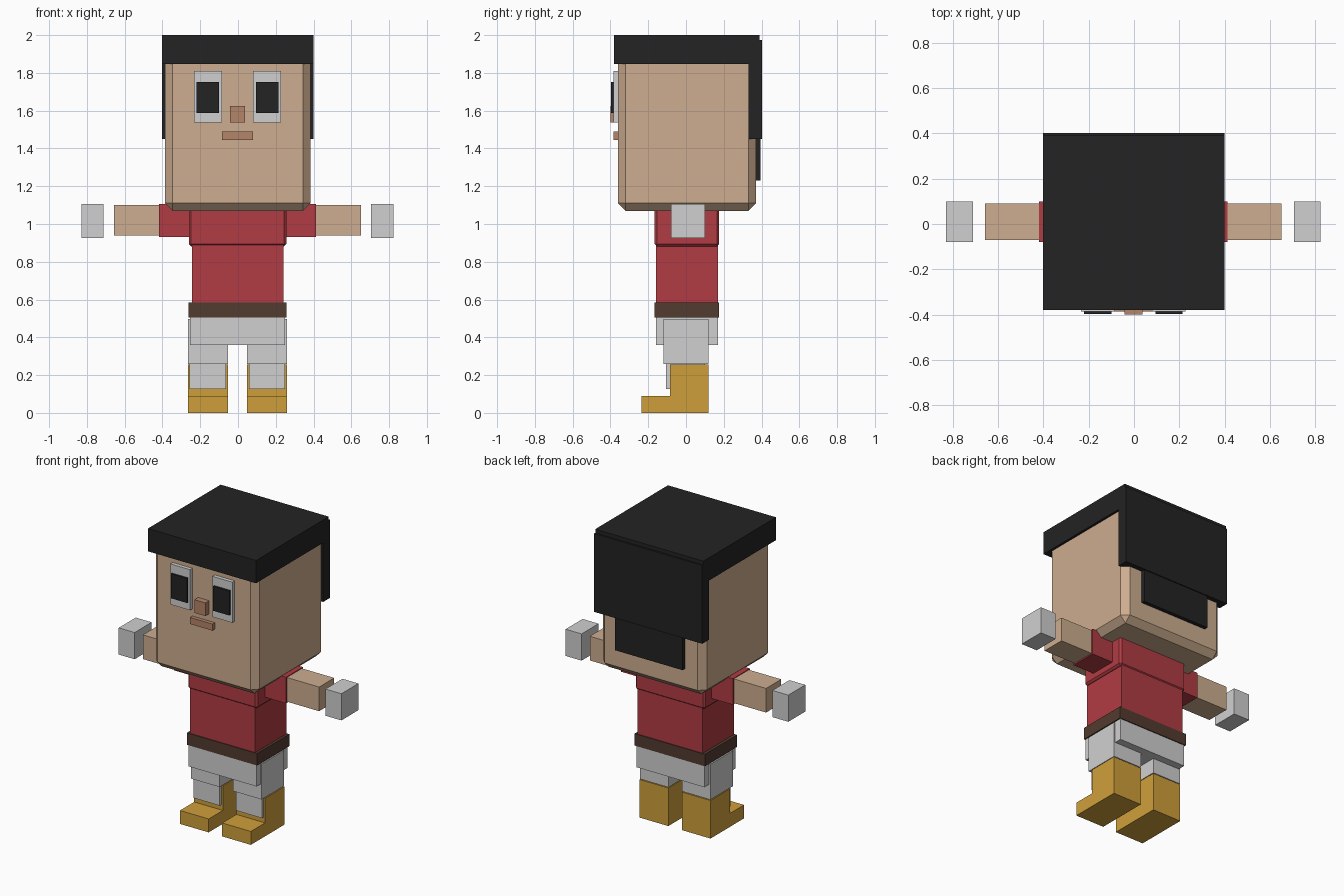
import bpy, bmesh

if "Cube" in bpy.data.objects:
    bpy.data.objects.remove(bpy.data.objects["Cube"])


def material(name, r, g, b):
    def lin(c):
        c /= 255
        return c / 12.92 if c <= 0.04045 else ((c + 0.055) / 1.055) ** 2.4
    m = bpy.data.materials.new(name)
    m.diffuse_color = (lin(r), lin(g), lin(b), 1)
    m.use_nodes = True
    m.node_tree.nodes["Principled BSDF"].inputs["Base Color"].default_value = m.diffuse_color
    return m


BLACK = material("black", 35, 35, 35)
SKIN = material("skin", 205, 173, 144)
TAN = material("dark skin", 181, 133, 106)
RED = material("red", 177, 60, 68)
BROWN = material("brown", 82, 59, 47)
WHITE = material("pale grey", 208, 208, 208)
GOLD = material("gold", 207, 159, 59)


def finish(name, bm, mat):
    bmesh.ops.recalc_face_normals(bm, faces=bm.faces[:])
    mesh = bpy.data.meshes.new(name)
    bm.to_mesh(mesh)
    bm.free()
    mesh.materials.append(mat)
    ob = bpy.data.objects.new(name, mesh)
    bpy.context.collection.objects.link(ob)
    return ob


def box(name, mat, x, y, z, bevel=0, keep_top=False):
    """Box from (min, max) ranges, optionally with chamfered edges."""
    bm = bmesh.new()
    bmesh.ops.create_cube(bm, size=1)
    for v in bm.verts:
        v.co = [r[0] if c < 0 else r[1] for c, r in zip(v.co, (x, y, z))]
    if bevel:
        edges = [e for e in bm.edges
                 if not (keep_top and all(v.co.z == max(z) for v in e.verts))]
        bmesh.ops.bevel(bm, geom=edges, offset=bevel, segments=1,
                        affect='EDGES', profile=0.5)
    return finish(name, bm, mat)


def boot(name, x):
    """L-shaped side profile extruded across x."""
    profile = [(-0.235, 0), (0.12, 0), (0.12, 0.255),
               (-0.085, 0.255), (-0.085, 0.09), (-0.235, 0.09)]
    bm = bmesh.new()
    face = bm.faces.new([bm.verts.new((x[0], y, z)) for y, z in profile])
    ext = bmesh.ops.extrude_face_region(bm, geom=[face])
    for v in ext["geom"]:
        if isinstance(v, bmesh.types.BMVert):
            v.co.x = x[1]
    return finish(name, bm, GOLD)


# Head and hair
box("head", SKIN, (-0.386, 0.384), (-0.36, 0.37), (1.07, 1.9), 0.04, True)
box("hair_cap", BLACK, (-0.402, 0.4), (-0.38, 0.39), (1.847, 2.0))
box("hair_back", BLACK, (-0.402, 0.4), (0.332, 0.402), (1.45, 1.975))
box("hair_nape", BLACK, (-0.25, 0.25), (0.35, 0.395), (1.23, 1.47))

# Face
box("nose", TAN, (-0.043, 0.038), (-0.4, -0.35), (1.538, 1.626))
box("mouth", TAN, (-0.085, 0.08), (-0.385, -0.35), (1.446, 1.49))

# Torso
box("chest", RED, (-0.26, 0.256), (-0.166, 0.176), (0.882, 1.1), 0.012)
box("waist", RED, (-0.243, 0.24), (-0.16, 0.17), (0.57, 0.9))
box("belt", BROWN, (-0.263, 0.258), (-0.166, 0.176), (0.505, 0.585))
box("hips", WHITE, (-0.255, 0.25), (-0.16, 0.17), (0.36, 0.52))

# Paired parts
for side, s in (("left", 1), ("right", -1)):
    def span(a, b):
        return tuple(sorted((s * a - 0.003, s * b - 0.003)))

    box(side + "_eye_white", WHITE, span(0.083, 0.23), (-0.385, -0.35), (1.538, 1.81))
    box(side + "_pupil", BLACK, span(0.097, 0.217), (-0.398, -0.37), (1.588, 1.752))
    box(side + "_sleeve", RED, span(0.2, 0.415), (-0.08, 0.1), (0.93, 1.105))
    box(side + "_forearm", SKIN, span(0.39, 0.654), (-0.07, 0.09), (0.938, 1.1))
    box(side + "_hand", WHITE, span(0.708, 0.826), (-0.08, 0.1), (0.926, 1.105))
    box(side + "_thigh", WHITE, span(0.05, 0.262), (-0.12, 0.12), (0.26, 0.498))
    box(side + "_shin", WHITE, span(0.06, 0.253), (-0.105, 0.1), (0.127, 0.3))
    boot(side + "_boot", span(0.05, 0.263))
